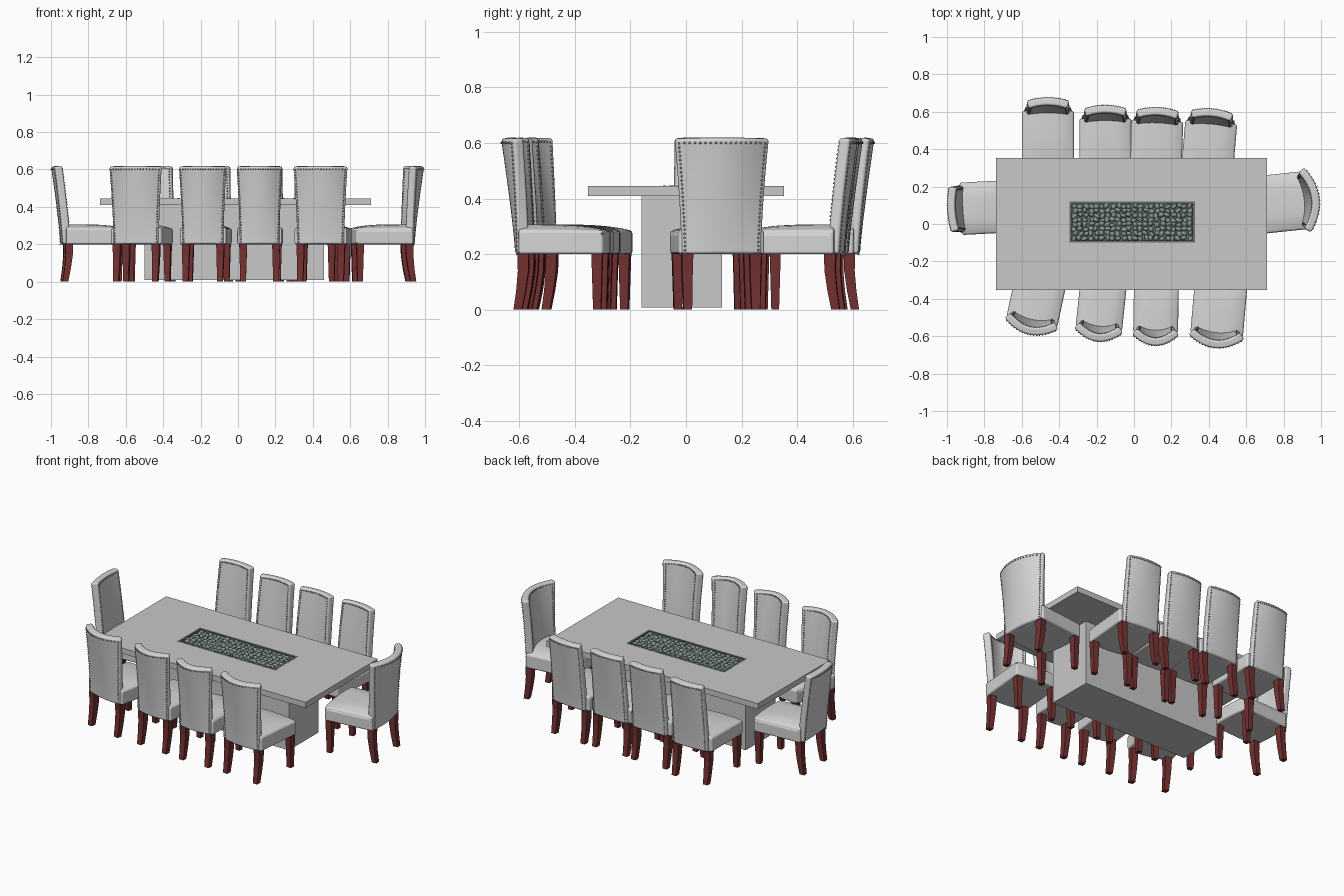
import bpy, bmesh, math, random
from mathutils import Vector, Matrix

random.seed(4)
if "Cube" in bpy.data.objects:
    bpy.data.objects.remove(bpy.data.objects["Cube"])


def material(name, rgb):
    m = bpy.data.materials.new(name)
    m.use_nodes = True
    m.diffuse_color = (*rgb, 1)
    m.node_tree.nodes["Principled BSDF"].inputs["Base Color"].default_value = (*rgb, 1)
    return m


leather = material("pale leather", (0.66, 0.66, 0.66))
stone_top = material("light grey concrete", (0.58, 0.58, 0.58))
wood = material("dark red wood", (0.17, 0.03, 0.03))
pebble = material("grey green pebble", (0.24, 0.30, 0.28))
liner = material("dark tray", (0.13, 0.17, 0.16))
metal = material("nail metal", (0.36, 0.36, 0.36))


def finish(bm, name, mat, matrix=None, smooth=False, bevel=0, thick=0):
    """Turn a bmesh into a named object with optional thickness and rounding."""
    if not thick:
        bmesh.ops.recalc_face_normals(bm, faces=bm.faces)
    for f in bm.faces:
        f.smooth = smooth
    mesh = bpy.data.meshes.new(name)
    bm.to_mesh(mesh)
    bm.free()
    mesh.materials.append(mat)
    ob = bpy.data.objects.new(name, mesh)
    bpy.context.collection.objects.link(ob)
    if matrix:
        ob.matrix_world = matrix
    if thick:
        mod = ob.modifiers.new("thickness", 'SOLIDIFY')
        mod.thickness, mod.offset = thick, -1
    if bevel:
        mod = ob.modifiers.new("rounding", 'BEVEL')
        mod.width, mod.segments = bevel, 4
        mod.limit_method, mod.angle_limit = 'ANGLE', math.radians(40)
        mod.harden_normals = True
    return ob


def add_box(bm, lo, hi):
    lo, hi = Vector(lo), Vector(hi)
    mat = Matrix.Translation((lo + hi) / 2) @ Matrix.Diagonal((*(hi - lo), 1))
    return bmesh.ops.create_cube(bm, size=1, matrix=mat)["verts"]


def add_leg(bm, x, path):
    """Sweep a tapering square through (y, z, half width) stations."""
    rings = []
    for y, z, h in path:
        corners = ((-h, -h), (h, -h), (h, h), (-h, h))
        rings.append([bm.verts.new((x + a, y + b, z)) for a, b in corners])
    for a, b in zip(rings, rings[1:]):
        for i in range(4):
            j = (i + 1) % 4
            bm.faces.new((a[i], a[j], b[j], b[i]))
    bm.faces.new(rings[0])
    bm.faces.new(rings[-1])


def chair(label, x, y, angle, width, seat_width, flare, sag, depth=0.34, thick=0.042):
    place = Matrix.Translation((x, y, 0)) @ Matrix.Rotation(math.radians(angle), 4, 'Z')

    def surface(u, v):
        half = width / 2 * (flare + (1 - flare) * v ** 1.5)
        return Vector((u * half, -0.052 * v ** 1.2 + sag * u * u * (0.3 + 0.7 * v), 0.2 + 0.415 * v))

    # Curved, leaning backrest
    bm = bmesh.new()
    bmesh.ops.create_grid(bm, x_segments=14, y_segments=12, size=1)
    for v in bm.verts:
        v.co = surface(v.co.x, max(0, (v.co.y + 1) / 2))
    finish(bm, label + "_backrest", leather, place, True, 0.012, thick)

    # Nailhead trim around both faces of the backrest
    bm = bmesh.new()
    sides = [(s * 0.9, i / 27 * 0.96) for s in (-1, 1) for i in range(28)]
    crest = [(-0.9 + 1.8 * i / 17, 0.965) for i in range(1, 17)]
    for u, v in sides + crest:
        e = 0.01
        p = surface(u, v)
        n = (surface(u + e, v) - p).cross(surface(u, v + e) - p).normalized()
        for q in (p, p - n * thick):
            if q is p or v > 0.25:
                bmesh.ops.create_icosphere(bm, subdivisions=1, radius=0.0045,
                                           matrix=Matrix.Translation(q))
    finish(bm, label + "_nail_trim", metal, place, True)

    # Crowned seat cushion
    bm = bmesh.new()
    w = seat_width / 2
    add_box(bm, (-w, 0.022, 0.2), (w, depth, 0.285))
    bmesh.ops.subdivide_edges(bm, edges=bm.edges[:], cuts=7, use_grid_fill=True)
    for v in bm.verts:
        a = v.co.x / w
        b = (v.co.y - 0.022) / (depth - 0.022)
        if v.co.z > 0.28:
            v.co.z += 0.022 * (1 - a ** 4) * (1 - b ** 4)
        if b > 0.99:
            v.co.y -= 0.012 * a * a
    finish(bm, label + "_seat", leather, place, True, 0.02)

    # Straight front legs and swept rear legs
    bm = bmesh.new()
    for s in (-1, 1):
        add_leg(bm, s * (w - 0.026), [(depth - 0.035, 0, 0.014), (depth - 0.035, 0.205, 0.02)])
        add_leg(bm, s * (w - 0.032), [(0.018, 0, 0.015), (0.03, 0.07, 0.017),
                                      (0.038, 0.14, 0.019), (0.038, 0.205, 0.021)])
    finish(bm, label + "_legs", wood, place)


# Chairs with wide wraparound backs: x, y, angle, back width
for i, (x, y, a, w) in enumerate([(-0.55, -0.542, -12, 0.295), (-0.19, -0.578, -6, 0.265),
                                  (0.115, -0.60, -1, 0.255), (0.44, -0.613, -5, 0.30)]):
    chair(f"front_chair_{i + 1}", x, y, a, w, w * 0.94, 0.86, 0.06)
chair("left_end_chair", 0.942, 0.13, 96, 0.35, 0.31, 0.84, 0.065)

# Chairs with narrow flat backs
for i, (x, y, a) in enumerate([(-0.46, 0.626, 180), (-0.153, 0.585, 180),
                               (0.125, 0.573, 178), (0.415, 0.566, 175)]):
    chair(f"rear_chair_{i + 1}", x, y, a, 0.23, 0.278, 1.03, 0.02)
chair("right_end_chair", -0.947, 0.08, -87, 0.245, 0.28, 1.03, 0.015)

# Table top with a rectangular opening
bm = bmesh.new()
x0, x1, y0, y1 = -0.345, 0.325, -0.10, 0.12
outer = [(-0.738, -0.352), (0.71, -0.352), (0.71, 0.352), (-0.738, 0.352)]
inner = [(x0, y0), (x1, y0), (x1, y1), (x0, y1)]
loops = [[[bm.verts.new((*p, z)) for p in ring] for ring in (outer, inner)] for z in (0.41, 0.445)]
(bo, bi), (to, ti) = loops
for i in range(4):
    j = (i + 1) % 4
    for a, b in ((bo, bi), (to, ti), (bo, to), (bi, ti)):
        bm.faces.new((a[i], a[j], b[j], b[i]))
finish(bm, "table_top", stone_top)

# Table pedestal
bm = bmesh.new()
add_box(bm, (-0.5, -0.16, 0.008), (0.46, 0.13, 0.411))
finish(bm, "table_pedestal", stone_top)

# Tray lining the opening
bm = bmesh.new()
t = 0.012
add_box(bm, (x0, y0, 0.411), (x1, y1, 0.424))
for s, e in (((x0, y0), (x1, y0 + t)), ((x0, y1 - t), (x1, y1)),
             ((x0, y0), (x0 + t, y1)), ((x1 - t, y0), (x1, y1))):
    add_box(bm, (*s, 0.411), (*e, 0.446))
finish(bm, "fire_tray", liner)

# Bed of pebbles
bm = bmesh.new()
cols, rows = 22, 8
for i in range(cols):
    for j in range(rows):
        px = x0 + 0.027 + (x1 - x0 - 0.054) * (i + random.uniform(-0.2, 0.2)) / (cols - 1)
        py = y0 + 0.025 + (y1 - y0 - 0.05) * (j + random.uniform(-0.2, 0.2)) / (rows - 1)
        scale = (random.uniform(0.014, 0.02), random.uniform(0.011, 0.015), 0.015)
        m = (Matrix.Translation((px, py, random.uniform(0.428, 0.433)))
             @ Matrix.Rotation(random.uniform(0, math.pi), 4, 'Z') @ Matrix.Diagonal((*scale, 1)))
        bmesh.ops.create_icosphere(bm, subdivisions=2, radius=1, matrix=m)
finish(bm, "pebbles", pebble, smooth=True)
